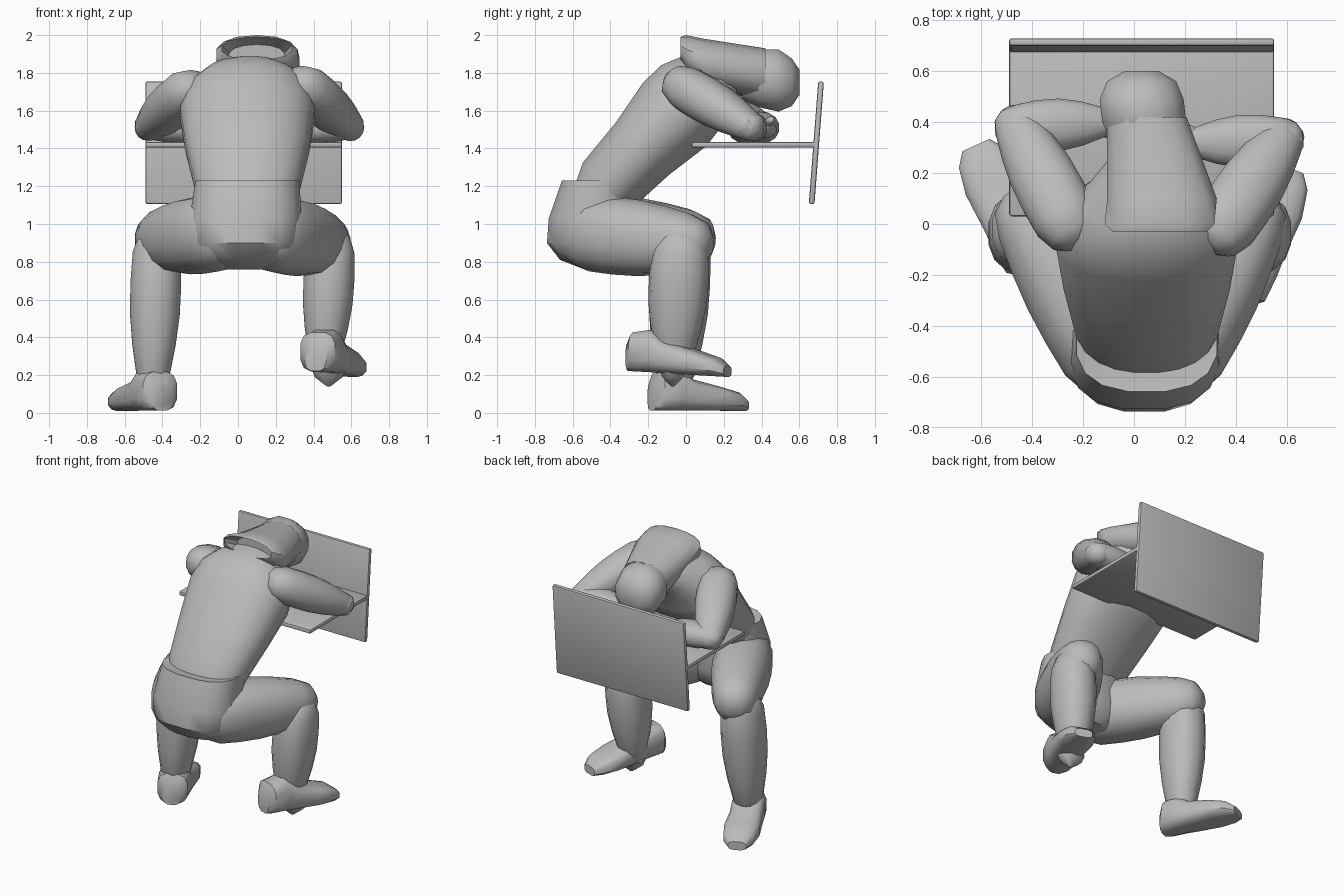
import bpy, bmesh, math
from mathutils import Vector

old = bpy.data.objects.get("Cube")
if old:
    bpy.data.objects.remove(old, do_unlink=True)

colour = (0.5, 0.5, 0.5, 1)
grey = bpy.data.materials.new("plain grey")
grey.use_nodes = True
grey.diffuse_color = colour
grey.node_tree.nodes["Principled BSDF"].inputs["Base Color"].default_value = colour

ACROSS, FORWARD, UP = Vector((1, 0, 0)), Vector((0, 1, 0)), Vector((0, 0, 1))


def finish(name, bm):
    """Turn the working mesh into a grey object with sharp edges kept."""
    bmesh.ops.recalc_face_normals(bm, faces=bm.faces)
    mesh = bpy.data.meshes.new(name)
    bm.to_mesh(mesh)
    bm.free()
    mesh.materials.append(grey)
    obj = bpy.data.objects.new(name, mesh)
    bpy.context.collection.objects.link(obj)
    bpy.ops.object.select_all(action="DESELECT")
    obj.select_set(True)
    bpy.context.view_layer.objects.active = obj
    bpy.ops.object.shade_smooth_by_angle(angle=math.radians(40))
    return obj


def loft(name, rings, axis, up, sides=14, squareness=0.9):
    """Skin through rings of (centre, half width, half depth) facing along axis."""
    side = axis.cross(up).normalized()
    normal = side.cross(axis).normalized()
    bm = bmesh.new()
    loops = []
    for centre, width, depth in rings:
        loop = []
        for k in range(sides):
            turn = math.tau * (k + 0.5) / sides
            c, s = math.cos(turn), math.sin(turn)
            across = side * math.copysign(abs(c) ** squareness, c) * width
            outward = normal * math.copysign(abs(s) ** squareness, s) * depth
            loop.append(bm.verts.new(Vector(centre) + across + outward))
        loops.append(loop)
    for lower, upper in zip(loops, loops[1:]):
        for k in range(sides):
            n = (k + 1) % sides
            bm.faces.new((lower[k], lower[n], upper[n], upper[k]))
    bm.faces.new(loops[0])
    bm.faces.new(loops[-1])
    return finish(name, bm)


def limb(name, start, end, start_radius, end_radius, bulge=0, depth=1, up=UP):
    """Rounded limb between two joints, swelling by bulge halfway."""
    start, end = Vector(start), Vector(end)
    axis = (end - start).normalized()
    cap_angles = [math.radians(a) for a in (20, 50)]
    rings = []
    for a in cap_angles:
        r = start_radius * math.sin(a)
        rings.append((start - axis * start_radius * math.cos(a), r, r * depth))
    steps = 4
    for i in range(steps + 1):
        t = i / steps
        r = start_radius + (end_radius - start_radius) * t + bulge * math.sin(math.pi * t)
        rings.append((start.lerp(end, t), r, r * depth))
    for a in reversed(cap_angles):
        r = end_radius * math.sin(a)
        rings.append((end + axis * end_radius * math.cos(a), r, r * depth))
    loft(name, rings, axis, up)


def board(name, centre, size, tilt):
    """Flat board with softened edges."""
    bm = bmesh.new()
    bmesh.ops.create_cube(bm, size=1)
    bmesh.ops.scale(bm, vec=size, verts=bm.verts)
    bmesh.ops.bevel(bm, geom=bm.edges[:], offset=0.01, segments=2, affect="EDGES", profile=0.5)
    obj = finish(name, bm)
    obj.location = centre
    obj.rotation_euler.x = math.radians(tilt)


def shoe(name, heel, toe):
    """Shoe whose flat sole runs from heel to toe."""
    heel, toe = Vector(heel), Vector(toe)
    profile = [(0, 0.06, 0.15), (0.06, 0.1, 0.21), (0.25, 0.11, 0.23), (0.4, 0.11, 0.17),
               (0.7, 0.12, 0.13), (0.9, 0.1, 0.1), (1, 0.06, 0.06)]
    rings = [(heel.lerp(toe, along) + UP * height / 2, width, height / 2)
             for along, width, height in profile]
    direction = toe - heel
    direction.z = 0
    loft(name, rings, direction.normalized(), UP, sides=12, squareness=0.65)


# Desk: level top and tilted front panel
thickness, desk_width, desk_x = 0.03, 1.04, 0.03
board("desk_top", (desk_x, 0.36, 1.42), (desk_width, 0.66, thickness), 0)
board("desk_panel", (desk_x, 0.69, 1.43), (desk_width, thickness, 0.65), -4.4)

# Torso leaning forward, ending in the neck
torso = [((0.05, -0.5, 1.08), 0.24, 0.14), ((0.05, -0.42, 1.2), 0.28, 0.18),
         ((0.05, -0.23, 1.4), 0.33, 0.2), ((0.05, -0.06, 1.58), 0.36, 0.24),
         ((0.05, 0.03, 1.68), 0.34, 0.23), ((0.06, 0.1, 1.76), 0.26, 0.18),
         ((0.06, 0.28, 1.82), 0.12, 0.11)]
loft("torso", torso, (FORWARD + UP).normalized(), UP, sides=20)

# Hips with a waistband lip around the torso
hips = [((0.04, -0.44, 0.76), 0.13, 0.1), ((0.04, -0.48, 0.81), 0.23, 0.19),
        ((0.04, -0.5, 0.9), 0.29, 0.24), ((0.04, -0.5, 1.03), 0.3, 0.23),
        ((0.05, -0.46, 1.23), 0.28, 0.2), ((0.05, -0.46, 1.22), 0.24, 0.16)]
loft("hips", hips, UP, FORWARD, sides=16, squareness=0.8)

# Hair, hollow at the nape, and the bowed head
hair = [((0.1, 0.06, 1.89), 0.15, 0.06), ((0.1, -0.03, 1.93), 0.19, 0.06),
        ((0.1, 0, 1.9), 0.22, 0.1), ((0.11, 0.1, 1.85), 0.22, 0.13),
        ((0.05, 0.42, 1.79), 0.16, 0.14)]
loft("hair", hair, FORWARD, UP)
head = [((0.05, 0.3, 1.77), 0.13, 0.12), ((0.04, 0.4, 1.77), 0.17, 0.16),
        ((0.03, 0.49, 1.76), 0.17, 0.17), ((0.03, 0.56, 1.75), 0.14, 0.13),
        ((0.03, 0.6, 1.75), 0.07, 0.07)]
loft("head", head, FORWARD, UP, sides=12)


def arm(side, shoulder, elbow, wrist, fingertips):
    limb(side + "_upper_arm", shoulder, elbow, 0.13, 0.09, bulge=0.02, depth=0.9)
    limb(side + "_forearm", elbow, wrist, 0.09, 0.06, bulge=0.03, depth=0.8)
    limb(side + "_hand", wrist, fingertips, 0.06, 0.04, bulge=0.03, depth=0.6)
    knuckle = Vector(wrist).lerp(Vector(fingertips), 0.4)
    thumb_tip = Vector(fingertips) + (FORWARD + UP) * 0.05
    limb(side + "_thumb", knuckle, thumb_tip, 0.03, 0.02)


def leg(side, hip, knee, shin_top, ankle):
    limb(side + "_thigh", hip, knee, 0.19, 0.15, bulge=0.02, depth=1.06)
    limb(side + "_shin", shin_top, ankle, 0.13, 0.09, bulge=0.025, depth=1.15, up=FORWARD)


# Arms folded on the desk
arm("left", (0.36, 0, 1.72), (0.58, 0.33, 1.52), (0.24, 0.32, 1.5), (0, 0.35, 1.5))
arm("right", (-0.27, 0.02, 1.7), (-0.46, 0.38, 1.52), (-0.12, 0.4, 1.5), (0.1, 0.4, 1.5))

# Legs: thighs spread forward and outward to the knees
leg("left", (0.18, -0.5, 0.95), (0.45, 0, 0.9), (0.49, -0.03, 0.85), (0.46, -0.06, 0.32))
leg("right", (-0.11, -0.5, 0.95), (-0.4, 0.01, 0.92), (-0.43, -0.02, 0.85), (-0.45, -0.06, 0.2))

# Shoes: the left one is raised, with the ankle tip showing under the sole
shoe("left_shoe", (0.41, -0.3, 0.22), (0.61, 0.22, 0.19))
shoe("right_shoe", (-0.4, -0.18, 0.01), (-0.62, 0.31, 0.01))
tip = [((0.48, -0.07, 0.24), 0.1, 0.08), ((0.48, -0.07, 0.19), 0.08, 0.06),
       ((0.48, -0.07, 0.14), 0.01, 0.01)]
loft("left_ankle_tip", tip, -UP, FORWARD, sides=8)
